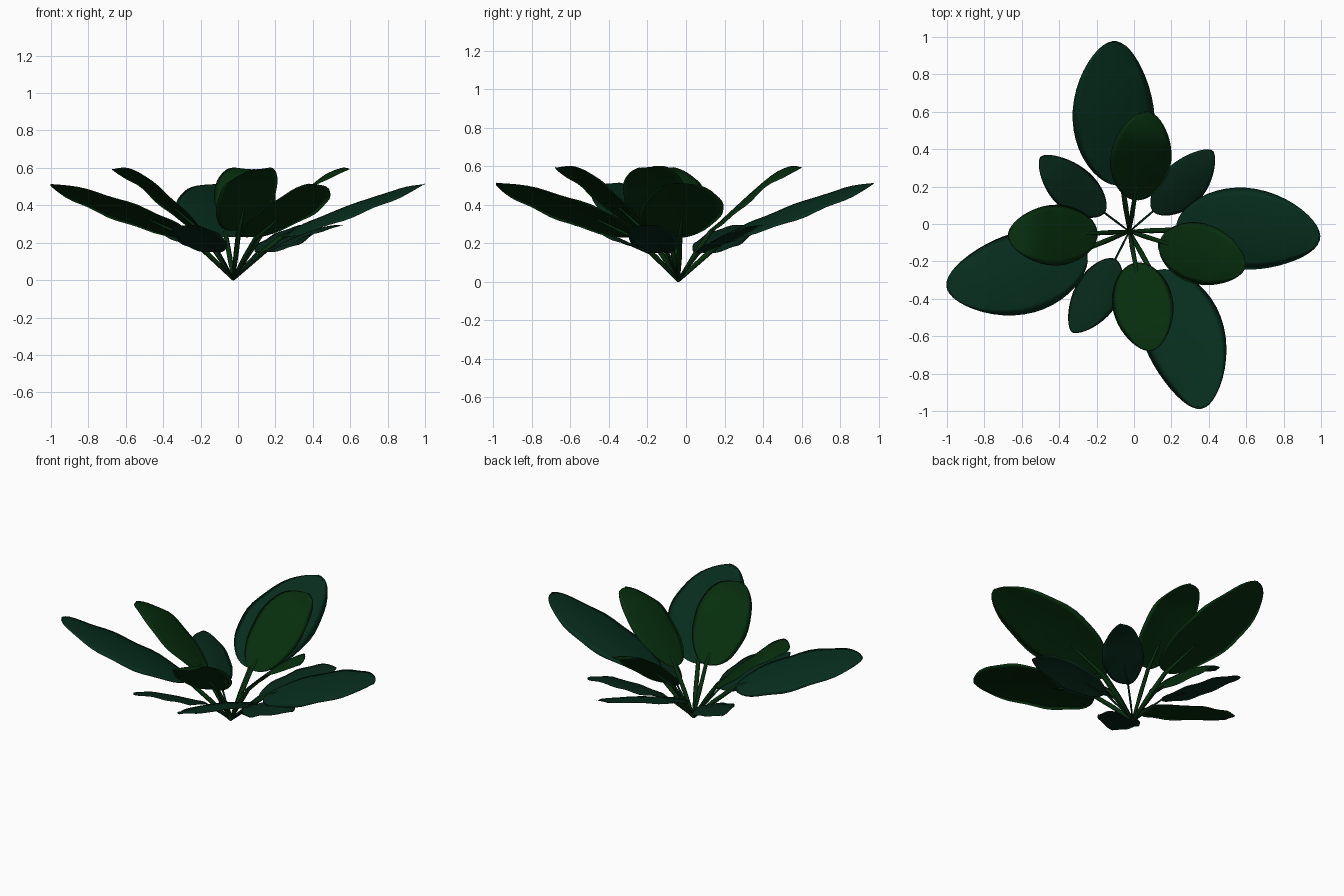
import bpy, bmesh, math
from mathutils import Vector

if "Cube" in bpy.data.objects:
    bpy.data.objects.remove(bpy.data.objects["Cube"])

CENTRE = Vector((-0.025, -0.04, 0))


def material(name, rgb):
    m = bpy.data.materials.new(name)
    m.diffuse_color = (*rgb, 1)
    m.use_nodes = True
    m.node_tree.nodes["Principled BSDF"].inputs["Base Color"].default_value = m.diffuse_color
    return m


BLUE = material("blue_green", (0.002, 0.027, 0.013))
GREEN = material("leaf_green", (0.002, 0.027, 0.004))
DARK = material("dark_blue_green", (0.002, 0.02, 0.01))


def height(profile, r):
    # smooth interpolation through the (radius, height) points
    n = len(profile)
    for i in range(n - 1):
        (r0, z0), (r1, z1) = profile[i], profile[i + 1]
        if r <= r1 or i == n - 2:
            def slope(k):
                a, b = profile[max(k - 1, 0)], profile[min(k + 1, n - 1)]
                return (b[1] - a[1]) / (b[0] - a[0])
            h = r1 - r0
            t = (r - r0) / h
            return ((2*t**3 - 3*t*t + 1) * z0 + (t**3 - 2*t*t + t) * h * slope(i)
                    + (3*t*t - 2*t**3) * z1 + (t**3 - t*t) * h * slope(i + 1))


def finish(bm, name, mats):
    bmesh.ops.remove_doubles(bm, verts=bm.verts, dist=0.0004)
    bmesh.ops.recalc_face_normals(bm, faces=bm.faces)
    for f in bm.faces:
        f.smooth = True
    me = bpy.data.meshes.new(name)
    bm.to_mesh(me)
    bm.free()
    for m in mats:
        me.materials.append(m)
    ob = bpy.data.objects.new(name, me)
    bpy.context.collection.objects.link(ob)


def leaf(name, angle, profile, half, droop, roll, blunt, mats, bend, nu=22, nv=10):
    a = math.radians(angle)
    out = Vector((math.cos(a), math.sin(a), 0))
    side = Vector((out.y, -out.x, 0))
    r0, r1 = profile[0][0], profile[-1][0]
    bm = bmesh.new()
    # domed blade, rolled to one side: upper and lower skins meeting at the rim
    for k, sign in enumerate((1, -1)):
        rows = []
        for i in range(nu + 1):
            t = 0.5 - 0.5 * math.cos(math.pi * i / nu)
            r = r0 + (r1 - r0) * t
            w = half * max(math.sin(math.pi * t ** 0.9), 0) ** blunt
            row = []
            for j in range(nv + 1):
                s = 2 * j / nv - 1
                edge = s * w / half
                z = height(profile, r) - droop * edge ** 2 + roll * edge
                z += 0.004 * abs(s) ** 3 * math.sin(t * 19 + s * 2)
                z += sign * 0.007 * (1 - s * s) * math.sin(math.pi * t)
                p = out * r + side * (s * w + bend * t ** 3)
                row.append(bm.verts.new(CENTRE + p + Vector((0, 0, z))))
            rows.append(row)
        for i in range(nu):
            for j in range(nv):
                f = bm.faces.new((rows[i][j], rows[i + 1][j],
                                  rows[i + 1][j + 1], rows[i][j + 1]))
                f.material_index = k
    finish(bm, name, mats)


def stem(name, angle, profile, radius, mat):
    # tapered tube from the root, running a little way under the blade
    a = math.radians(angle)
    out = Vector((math.cos(a), math.sin(a), 0))
    side = Vector((out.y, -out.x, 0))
    rb, zb = profile[0]
    rm = rb + 0.3 * (profile[-1][0] - rb)
    path = [(0, 0.005, 0.6), (rb * 0.5, zb * 0.52, 1), (rb, zb - 0.004, 0.9),
            (rm, height(profile, rm) - 0.008, 0.3)]
    up = Vector((-zb, 0, rb)).normalized()
    bm = bmesh.new()
    rings = []
    for r, z, k in path:
        c = CENTRE + out * r + Vector((0, 0, z))
        n = out * up.x + Vector((0, 0, up.z))
        rings.append([bm.verts.new(c + radius * k * (math.cos(u) * side + math.sin(u) * n))
                      for u in (math.tau * j / 8 for j in range(8))])
    for p, q in zip(rings, rings[1:]):
        for j in range(8):
            bm.faces.new((p[j], p[(j + 1) % 8], q[(j + 1) % 8], q[j]))
    bm.faces.new(rings[0])
    bm.faces.new(rings[-1])
    finish(bm, name, [mat])


# (size, centreline (radius, height), half width, droop, roll, tip bluntness,
#  stem radius, materials, (angle, sideways tip bend) list)
KINDS = [
    ("large", [(0.25, 0.23), (0.5, 0.337), (0.75, 0.43), (1.02, 0.513)],
     0.22, 0.02, -0.03, 0.52, 0.014, (BLUE, GREEN),
     [(98.5, 0.06), (2, 0.06), (-61, 0.1), (202, 0.075)]),
    ("medium", [(0.17, 0.265), (0.42, 0.485), (0.52, 0.56), (0.65, 0.592)],
     0.163, 0.015, -0.04, 0.54, 0.013, (GREEN, GREEN),
     [(81, 0), (-17.5, 0), (-79.5, 0), (183, 0.01)]),
    ("small", [(0.165, 0.15), (0.33, 0.215), (0.5, 0.275), (0.62, 0.292)],
     0.12, 0.015, -0.02, 0.6, 0.006, (DARK, DARK),
     [(143, 0.03), (40.5, -0.035), (243, 0.025), (-20, 0)]),
]
for size, profile, half, droop, roll, blunt, rad, mats, items in KINDS:
    for i, (angle, bend) in enumerate(items, 1):
        leaf(f"{size}_leaf_{i}", angle, profile, half, droop, roll, blunt, mats, bend)
        stem(f"{size}_stem_{i}", angle, profile, rad, mats[1])
